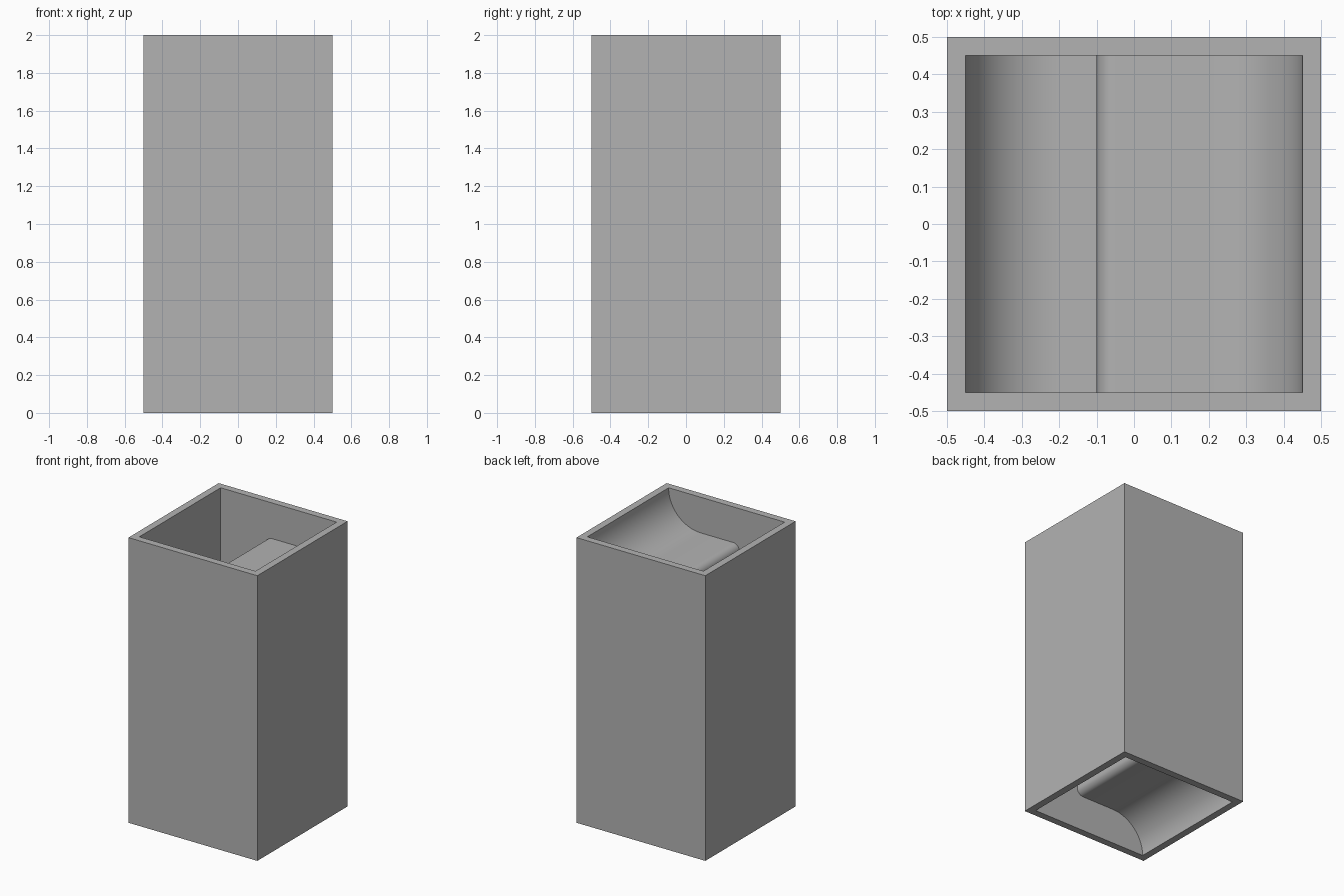
import bpy, bmesh, math

cube = bpy.data.objects.get("Cube")
if cube:
    bpy.data.objects.remove(cube)

HALF, HEIGHT, WALL = 0.5, 2.0, 0.05
INNER = HALF - WALL
COVE, LIP = 0.25, 0.05          # radii of the wall cove and the rounded lip

grey = bpy.data.materials.new("plain grey")
grey.use_nodes = True
grey.diffuse_color = (0.45, 0.45, 0.45, 1)
grey.node_tree.nodes["Principled BSDF"].inputs["Base Color"].default_value = grey.diffuse_color


def add_object(name, bm):
    bmesh.ops.recalc_face_normals(bm, faces=bm.faces)
    mesh = bpy.data.meshes.new(name)
    bm.to_mesh(mesh)
    bm.free()
    mesh.materials.append(grey)
    obj = bpy.data.objects.new(name, mesh)
    bpy.context.collection.objects.link(obj)
    return obj


def arc(cx, cz, r, start, end, steps):
    angles = [math.radians(start + (end - start) * i / steps) for i in range(steps + 1)]
    return [(cx + r * math.cos(a), cz + r * math.sin(a)) for a in angles]


# Open square shaft: four rings bridged into a hollow tube
bm = bmesh.new()
rings = []
for half, z in ((HALF, 0), (HALF, HEIGHT), (INNER, HEIGHT), (INNER, 0)):
    rings.append([bm.verts.new((sx * half, sy * half, z))
                  for sx, sy in ((-1, -1), (1, -1), (1, 1), (-1, 1))])
for a, b in zip(rings, rings[1:] + rings[:1]):
    for i in range(4):
        j = (i + 1) % 4
        bm.faces.new((a[i], a[j], b[j], b[i]))
add_object("shaft", bm)


# Baffle blocks: coved into one wall, rounded at the free edge
def baffle(name, side, bottom, top):
    tip = -0.1
    cove_x = INNER - COVE
    profile = (arc(cove_x, top + COVE, COVE, 0, -90, 20)
               + arc(tip + LIP, top - LIP, LIP, 90, 180, 8)
               + arc(tip + LIP, bottom + LIP, LIP, 180, 270, 8)
               + arc(cove_x, bottom - COVE, COVE, 90, 0, 20))
    bm = bmesh.new()
    face = bm.faces.new([bm.verts.new((side * x, -INNER, z)) for x, z in profile])
    extruded = bmesh.ops.extrude_face_region(bm, geom=[face])["geom"]
    bmesh.ops.translate(bm, vec=(0, 2 * INNER, 0),
                        verts=[v for v in extruded if isinstance(v, bmesh.types.BMVert)])
    obj = add_object(name, bm)
    bpy.ops.object.select_all(action="DESELECT")
    obj.select_set(True)
    bpy.context.view_layer.objects.active = obj
    bpy.ops.object.shade_smooth_by_angle(angle=math.radians(30))


baffle("upper_baffle", 1, 1.25, 1.75)
baffle("lower_baffle", -1, 0.25, 0.75)
